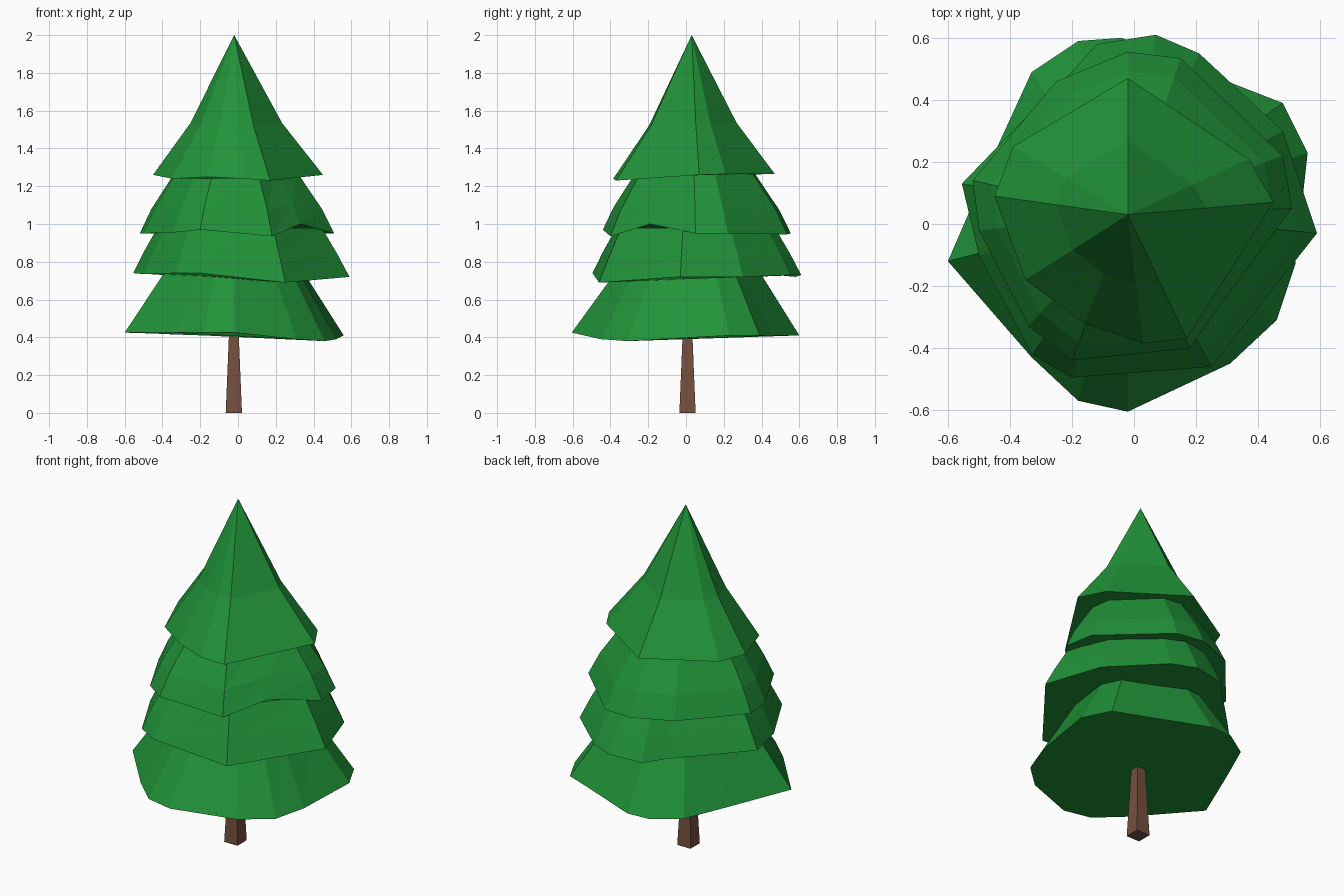
import bpy, bmesh


def material(name, color):
    m = bpy.data.materials.new(name)
    m.diffuse_color = (*color, 1)
    return m


GREEN = material("needles", (0.015, 0.29, 0.04))
BROWN = material("bark", (0.18, 0.08, 0.05))
AXIS = (-0.02, 0.03)


def finish(bm, name, mat):
    bmesh.ops.recalc_face_normals(bm, faces=bm.faces)
    me = bpy.data.meshes.new(name)
    bm.to_mesh(me)
    bm.free()
    me.materials.append(mat)
    ob = bpy.data.objects.new(name, me)
    bpy.context.collection.objects.link(ob)


def tier(name, rim, levels, apex=None):
    """Faceted skirt: irregular rim, then scaled rings (factor, z, rim tilt kept)."""
    bm = bmesh.new()
    mean = sum(p[2] for p in rim) / len(rim)
    rings = [[bm.verts.new(p) for p in rim]]
    for s, z, tilt in levels:
        rings.append([bm.verts.new((AXIS[0] + (x - AXIS[0]) * s,
                                    AXIS[1] + (y - AXIS[1]) * s,
                                    z + (h - mean) * tilt)) for x, y, h in rim])
    n = len(rim)
    for a, b in zip(rings, rings[1:]):
        for i in range(n):
            j = (i + 1) % n
            bm.faces.new((a[i], a[j], b[j]))
            bm.faces.new((a[i], b[j], b[i]))
    bm.faces.new(rings[0][::-1])
    if apex:
        tip = bm.verts.new(apex)
        for i in range(n):
            bm.faces.new((rings[-1][i], rings[-1][(i + 1) % n], tip))
    else:
        bm.faces.new(rings[-1])
    finish(bm, name, GREEN)


# Top tier with the pointed tip
tier("top_tier", [
    (-0.02, 0.47, 1.265), (-0.39, 0.25, 1.26), (-0.45, 0.09, 1.26),
    (-0.35, -0.18, 1.24), (-0.16, -0.32, 1.25), (0.03, -0.385, 1.24),
    (0.17, -0.37, 1.23), (0.45, 0.07, 1.26), (0.37, 0.21, 1.265)],
    [(0.54, 1.53, 0.5)], (-0.02, 0.03, 2.0))

# Upper middle tier
tier("upper_tier", [
    (-0.02, 0.555, 0.95), (-0.25, 0.46, 0.955), (-0.41, 0.27, 0.95),
    (-0.52, 0.14, 0.95), (-0.50, -0.02, 0.95), (-0.34, -0.33, 0.955),
    (-0.20, -0.44, 0.97), (0.18, -0.40, 0.935), (0.33, -0.19, 1.0),
    (0.51, 0.05, 0.95), (0.48, 0.22, 0.95), (0.15, 0.535, 0.945)],
    [(0.88, 1.08, 0.6), (0.62, 1.28, 0)])

# Lower middle tier
tier("lower_tier", [
    (0.07, 0.61, 0.73), (-0.12, 0.58, 0.72), (-0.21, 0.48, 0.73),
    (-0.43, 0.26, 0.735), (-0.555, 0.13, 0.74), (-0.50, -0.10, 0.735),
    (-0.33, -0.42, 0.74), (-0.20, -0.495, 0.74), (0.25, -0.46, 0.69),
    (0.59, -0.03, 0.72), (0.48, 0.30, 0.72), (0.21, 0.55, 0.73)],
    [(0.90, 0.84, 0.6), (0.76, 0.98, 0)])

# Bottom tier with a broad closed underside
tier("bottom_tier", [
    (-0.04, 0.60, 0.41), (-0.18, 0.59, 0.41), (-0.33, 0.49, 0.415),
    (-0.44, 0.25, 0.42), (-0.60, -0.12, 0.425), (-0.33, -0.43, 0.425),
    (-0.18, -0.57, 0.425), (-0.02, -0.605, 0.425), (0.31, -0.45, 0.39),
    (0.46, -0.31, 0.38), (0.52, -0.13, 0.39), (0.56, 0.23, 0.41),
    (0.48, 0.39, 0.41), (0.30, 0.46, 0.41)],
    [(0.66, 0.72, 0.2), (0.60, 0.77, 0)])

# Square tapering trunk
bm = bmesh.new()
bmesh.ops.create_cube(bm, size=1)
for v in bm.verts:
    top = v.co.z > 0
    w = 0.048 if top else 0.086
    v.co = (v.co.x * w - 0.022, v.co.y * w + 0.008, 0.46 if top else 0)
finish(bm, "trunk", BROWN)
